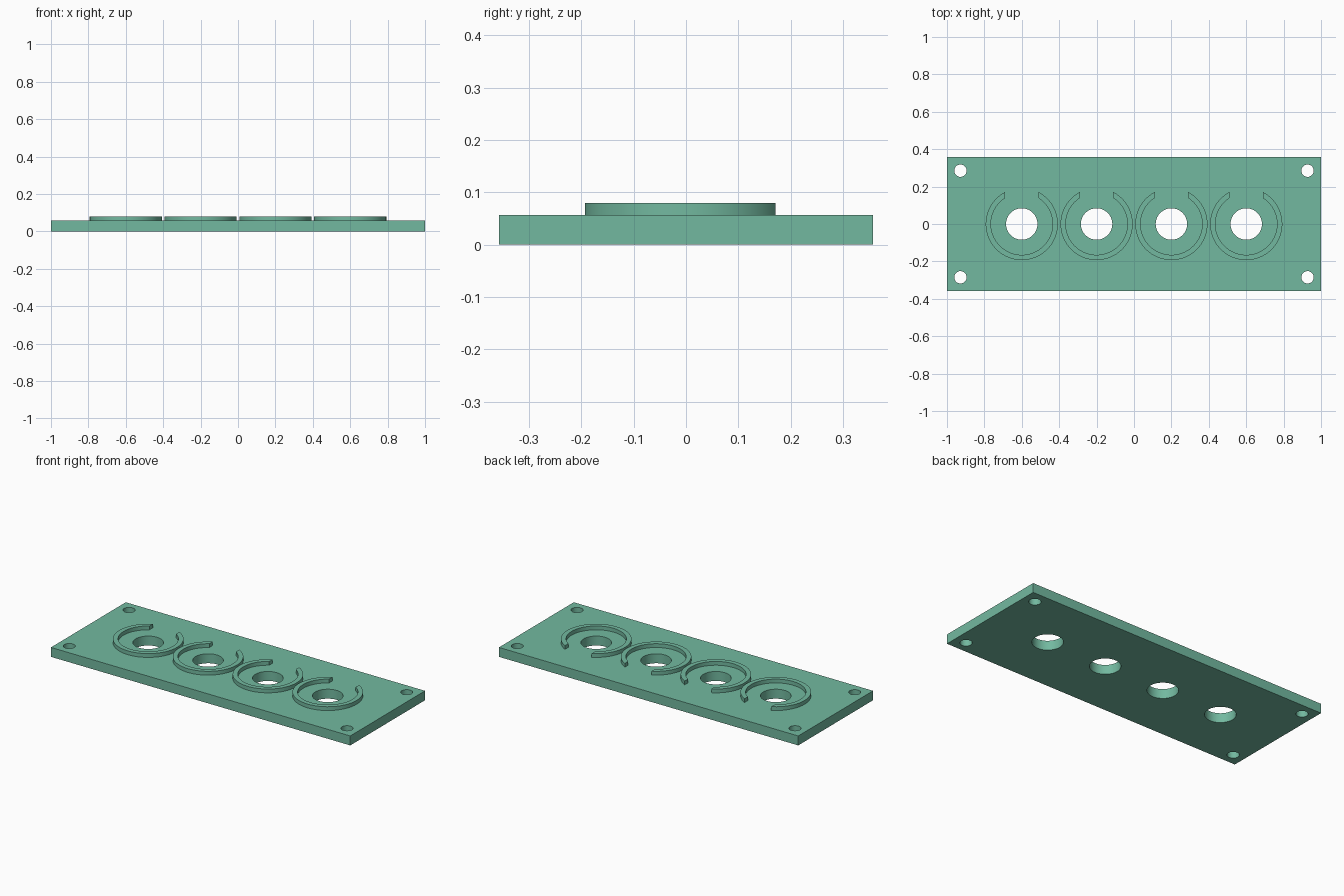
import bpy, bmesh, math

if "Cube" in bpy.data.objects:
    bpy.data.objects.remove(bpy.data.objects["Cube"])

PLATE_X, PLATE_Y, PLATE_Z = 1.0, 0.357, 0.057
RING_TOP, RING_OUT, RING_IN, GAP_HALF = 0.08, 0.193, 0.165, 0.089
CENTRES = (-0.6, -0.2, 0.2, 0.6)

green = bpy.data.materials.new("sea green")
green.use_nodes = True
colour = (0.171, 0.485, 0.350, 1)
green.diffuse_color = colour
green.node_tree.nodes["Principled BSDF"].inputs["Base Color"].default_value = colour


def add_object(name, bm):
    bmesh.ops.recalc_face_normals(bm, faces=bm.faces)
    mesh = bpy.data.meshes.new(name)
    bm.to_mesh(mesh)
    bm.free()
    obj = bpy.data.objects.new(name, mesh)
    bpy.context.collection.objects.link(obj)
    mesh.materials.append(green)
    return obj


def smooth(obj):
    bpy.ops.object.select_all(action='DESELECT')
    obj.select_set(True)
    bpy.context.view_layer.objects.active = obj
    bpy.ops.object.shade_smooth_by_angle(angle=math.radians(30))


def prism(bm, outline, z0, z1):
    """Extrude a flat outline from z0 to z1."""
    face = bm.faces.new([bm.verts.new((x, y, z0)) for x, y in outline])
    top = bmesh.ops.extrude_face_region(bm, geom=[face])["geom"]
    verts = [v for v in top if isinstance(v, bmesh.types.BMVert)]
    bmesh.ops.translate(bm, verts=verts, vec=(0, 0, z1 - z0))


def arc(cx, cy, r, start, end, steps):
    return [(cx + r * math.cos(start + (end - start) * i / steps),
             cy + r * math.sin(start + (end - start) * i / steps))
            for i in range(steps + 1)]


# Base plate
bm = bmesh.new()
prism(bm, [(-PLATE_X, -PLATE_Y), (PLATE_X, -PLATE_Y),
           (PLATE_X, PLATE_Y), (-PLATE_X, PLATE_Y)], 0, PLATE_Z)
plate = add_object("base_plate", bm)

# Through holes: four large ones in a row and a screw hole in each corner
holes = [(x, 0, 0.084) for x in CENTRES]
holes += [(sx * 0.928, sy * 0.285, 0.033) for sx in (-1, 1) for sy in (-1, 1)]
bm = bmesh.new()
for x, y, r in holes:
    prism(bm, arc(x, y, r, 0, math.tau, 64)[:-1], -0.1, 0.2)
cutter = add_object("hole_cutter", bm)
cutter.hide_render = True

cut = plate.modifiers.new("holes", 'BOOLEAN')
cut.operation = 'DIFFERENCE'
cut.solver = 'EXACT'
cut.object = cutter
bpy.context.view_layer.objects.active = plate
bpy.ops.object.modifier_apply(modifier=cut.name)
bpy.data.objects.remove(cutter)
smooth(plate)

# Raised open rings, with a straight-sided gap towards the back
for i, x in enumerate(CENTRES, 1):
    a_out = math.acos(GAP_HALF / RING_OUT)
    a_in = math.acos(GAP_HALF / RING_IN)
    outline = arc(x, 0, RING_OUT, math.pi - a_out, math.tau + a_out, 64)
    outline += arc(x, 0, RING_IN, math.tau + a_in, math.pi - a_in, 64)
    bm = bmesh.new()
    prism(bm, outline, PLATE_Z - 0.004, RING_TOP)
    smooth(add_object(f"open_ring_{i}", bm))
